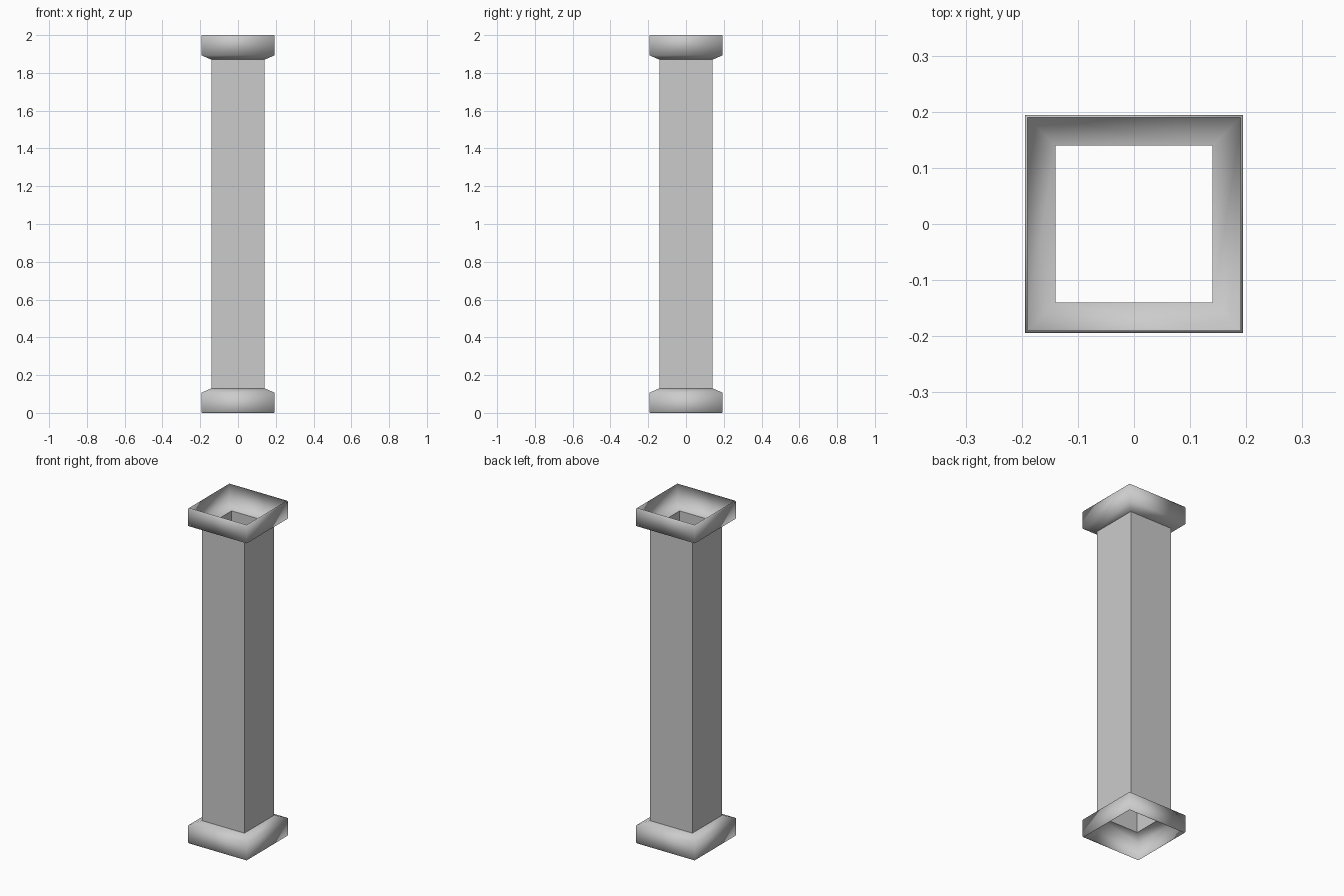
import bpy

cube = bpy.data.objects.get("Cube")
if cube:
    bpy.data.objects.remove(cube, do_unlink=True)

GREY = 0.6
stone = bpy.data.materials.new("plain grey")
stone.use_nodes = True
stone.diffuse_color = (GREY, GREY, GREY, 1)
stone.node_tree.nodes["Principled BSDF"].inputs["Base Color"].default_value = (GREY, GREY, GREY, 1)

SIGNS = [(-1, -1), (1, -1), (1, 1), (-1, 1)]


def square_shell(name, profile, smooth):
    """Open square shell from a list of (half width, height), bottom to top."""
    verts = [(sx * r, sy * r, z) for r, z in profile for sx, sy in SIGNS]
    faces = []
    for ring in range(len(profile) - 1):
        a = ring * 4
        for i in range(4):
            j = (i + 1) % 4
            faces.append((a + i, a + j, a + 4 + j, a + 4 + i))
    mesh = bpy.data.meshes.new(name)
    mesh.from_pydata(verts, [], faces)
    mesh.materials.append(stone)
    for face in mesh.polygons:
        face.use_smooth = smooth
    obj = bpy.data.objects.new(name, mesh)
    bpy.context.collection.objects.link(obj)
    return obj


# Hollow shaft with open ends
square_shell("shaft", [(0.14, 0.13), (0.14, 1.87)], False)

# Flared collars with a small turned-in lip, open at the outer end
collar = [(0.14, 1.87), (0.194, 1.893), (0.194, 1.994), (0.19, 2.0)]
square_shell("top_collar", collar, True)
square_shell("bottom_collar", [(r, 2 - z) for r, z in reversed(collar)], True)
